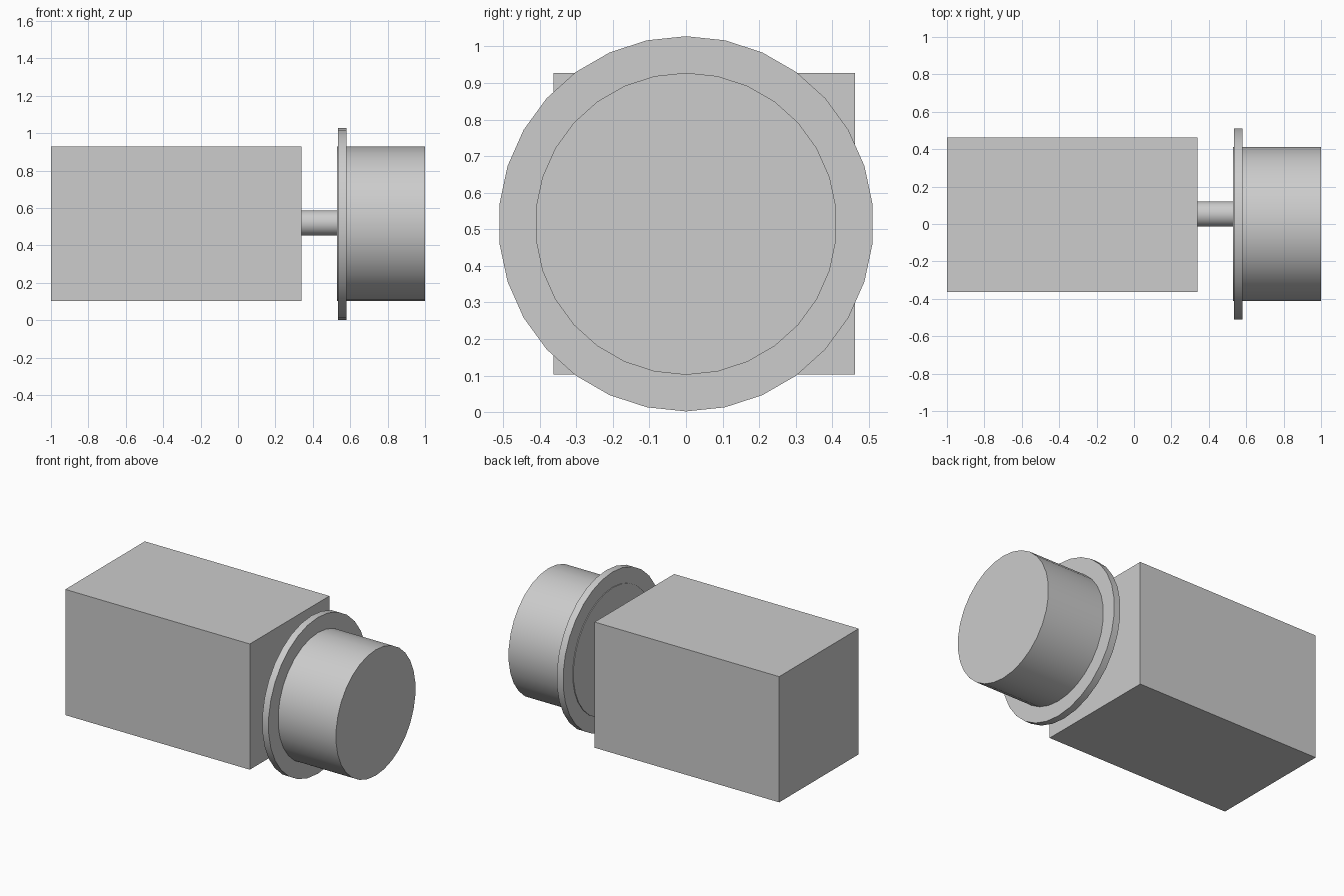
import bpy, bmesh
from math import sin, cos, tau, radians
from mathutils import Vector

cube = bpy.data.objects.get("Cube")
if cube:
    bpy.data.objects.remove(cube, do_unlink=True)

GREY = (0.604, 0.604, 0.604, 1)
grey = bpy.data.materials.new("light_grey")
grey.use_nodes = True
grey.diffuse_color = GREY
grey.node_tree.nodes["Principled BSDF"].inputs["Base Color"].default_value = GREY


def extrude_along_x(name, section, x0, x1, smooth=False):
    """Closed prism from a (y, z) section between two x positions."""
    bm = bmesh.new()
    face = bm.faces.new([bm.verts.new((x0, y, z)) for y, z in section])
    out = bmesh.ops.extrude_face_region(bm, geom=[face], use_keep_orig=True)
    moved = [v for v in out["geom"] if isinstance(v, bmesh.types.BMVert)]
    bmesh.ops.translate(bm, verts=moved, vec=Vector((x1 - x0, 0, 0)))
    bmesh.ops.recalc_face_normals(bm, faces=bm.faces[:])
    mesh = bpy.data.meshes.new(name)
    bm.to_mesh(mesh)
    bm.free()
    mesh.materials.append(grey)
    obj = bpy.data.objects.new(name, mesh)
    bpy.context.collection.objects.link(obj)
    if smooth:
        bpy.ops.object.select_all(action='DESELECT')
        obj.select_set(True)
        bpy.context.view_layer.objects.active = obj
        bpy.ops.object.shade_smooth_by_angle(angle=radians(30))
    return obj


def circle(radius, y, z, sides=30):
    """Circular section with a vertex at the top."""
    return [(y + radius * sin(tau * i / sides), z + radius * cos(tau * i / sides))
            for i in range(sides)]


# Square housing, set slightly towards the back
low, high = 0.103, 0.928
back, front = 0.462, -0.363
extrude_along_x("housing", [(front, low), (back, low), (back, high), (front, high)], -1, 0.34)

# Thin shaft joining the housing to the drum
extrude_along_x("shaft", circle(0.068, 0.053, 0.52), 0.34, 0.529, True)

# Drum with a thin flange around its inner end
extrude_along_x("drum", circle(0.413, 0, 0.515), 0.529, 1, True)
extrude_along_x("flange", circle(0.513, 0, 0.515), 0.534, 0.58, True)
